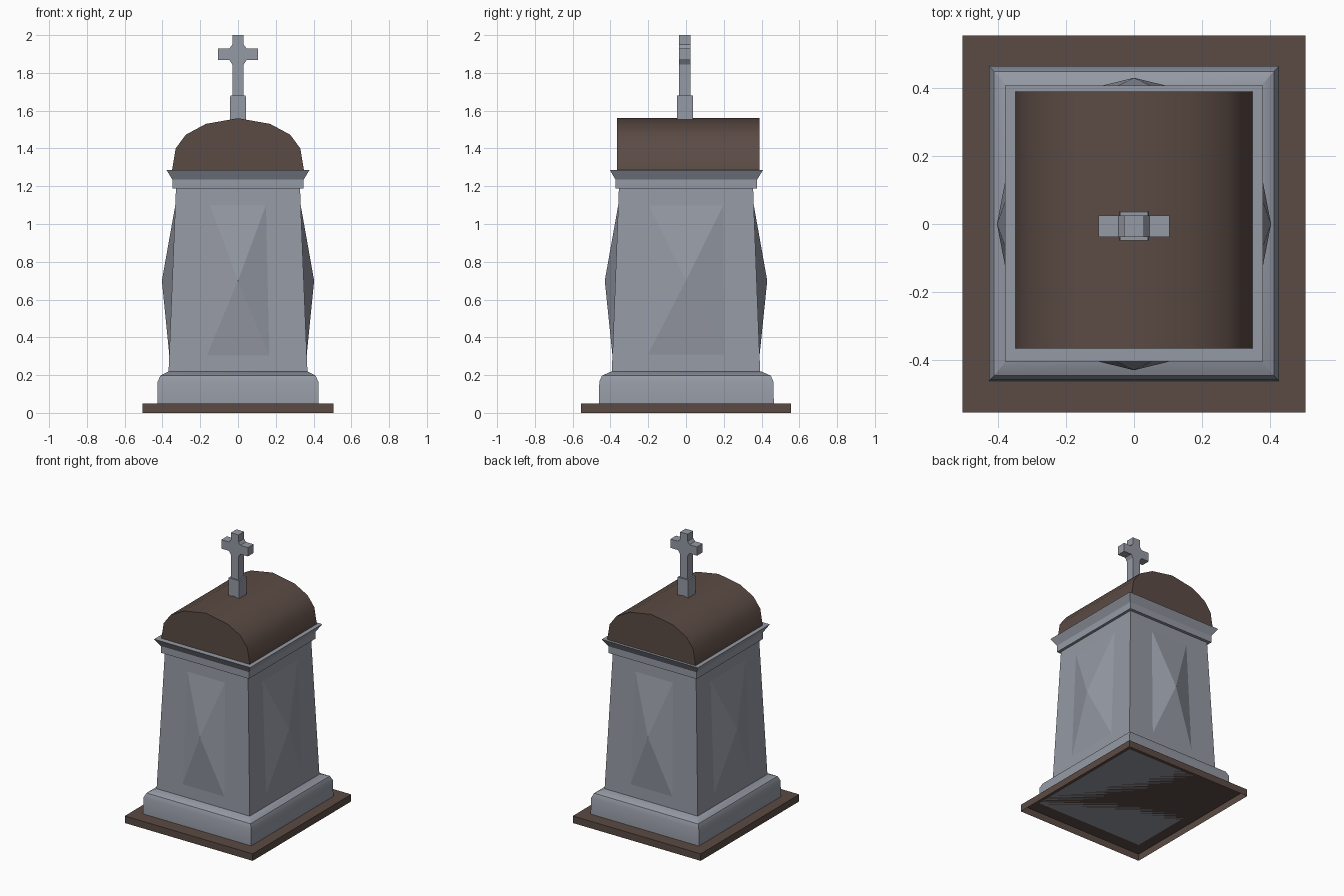
import bpy, bmesh, math
from mathutils import Matrix

cube = bpy.data.objects.get("Cube")
if cube:
    bpy.data.objects.remove(cube, do_unlink=True)


def material(name, rgb):
    m = bpy.data.materials.new(name)
    m.use_nodes = True
    m.diffuse_color = (*rgb, 1)
    m.node_tree.nodes["Principled BSDF"].inputs["Base Color"].default_value = (*rgb, 1)
    return m


STONE = material("grey stone", (0.3, 0.32, 0.37))
BROWN = material("dark brown", (0.105, 0.07, 0.058))


def finish(name, bm, mat):
    mesh = bpy.data.meshes.new(name)
    bm.to_mesh(mesh)
    bm.free()
    mesh.materials.append(mat)
    obj = bpy.data.objects.new(name, mesh)
    bpy.context.collection.objects.link(obj)
    return obj


def smooth(obj, degrees):
    bpy.ops.object.select_all(action="DESELECT")
    bpy.context.view_layer.objects.active = obj
    obj.select_set(True)
    bpy.ops.object.shade_smooth_by_angle(angle=math.radians(degrees))


def stack(name, rings, mat, cy=0, bottom=True):
    """Rectangular rings (half width, half depth, height) joined and capped."""
    bm = bmesh.new()
    loops = [[bm.verts.new((sx * hx, cy + sy * hy, z))
              for sx, sy in ((-1, -1), (1, -1), (1, 1), (-1, 1))]
             for hx, hy, z in rings]
    for low, high in zip(loops, loops[1:]):
        for i in range(4):
            j = (i + 1) % 4
            bm.faces.new((low[i], low[j], high[j], high[i]))
    if bottom:
        bm.faces.new(loops[0][::-1])
    bm.faces.new(loops[-1])
    return finish(name, bm, mat)


def extrude_outline(name, outline, y0, y1, mat):
    """Extrude an (x, z) outline along y."""
    bm = bmesh.new()
    face = bm.faces.new([bm.verts.new((x, y0, z)) for x, z in outline])
    out = bmesh.ops.extrude_face_region(bm, geom=[face], use_keep_orig=True)
    verts = [v for v in out["geom"] if isinstance(v, bmesh.types.BMVert)]
    bmesh.ops.translate(bm, vec=(0, y1 - y0, 0), verts=verts)
    bmesh.ops.recalc_face_normals(bm, faces=bm.faces)
    return finish(name, bm, mat)


# Ground slab, hollow underneath
stack("ground_slab", [(0.505, 0.555, 0), (0.505, 0.555, 0.05)], BROWN, bottom=False)

# Plinth with rounded shoulder, tapering body and cornice
plinth = stack("plinth", [(0.427, 0.463, 0.05), (0.425, 0.461, 0.165),
                          (0.411, 0.447, 0.197), (0.367, 0.395, 0.22)], STONE, 0.002)
smooth(plinth, 30)
stack("body", [(0.368, 0.393, 0.21), (0.328, 0.355, 1.2)], STONE)
stack("cornice", [(0.348, 0.375, 1.187), (0.348, 0.375, 1.235),
                  (0.379, 0.406, 1.287)], STONE, 0.002)


# Raised pyramid panels on the four body sides
def panel(name, angle, top_half, low_half, top_d, low_d, apex_d):
    bm = bmesh.new()
    base = [bm.verts.new(p) for p in (
        (-low_half, -low_d, 0.3), (low_half, -low_d, 0.3),
        (top_half, -top_d, 1.105), (-top_half, -top_d, 1.105))]
    tip = bm.verts.new((0, -apex_d, 0.7))
    for i in range(4):
        bm.faces.new((base[i], base[(i + 1) % 4], tip))
    bm.transform(Matrix.Rotation(angle, 4, "Z"))
    finish(name, bm, STONE)


for i, side in enumerate(("front", "left", "back", "right")):
    size = (0.2, 0.207, 0.331, 0.363, 0.403) if i % 2 else (0.15, 0.167, 0.358, 0.389, 0.43)
    panel(side + "_panel", i * math.pi / 2, *size)

# Vaulted roof
half = [(0.349, 1.285), (0.33, 1.4), (0.276, 1.473), (0.17, 1.53)]
arch = half + [(0, 1.56)] + [(-x, z) for x, z in reversed(half)]
smooth(extrude_outline("roof", arch, -0.366, 0.39, BROWN), 40)

# Cross on its pedestal
CY = -0.006
stack("cross_pedestal", [(0.042, 0.043, 1.54), (0.041, 0.042, 1.68)], STONE, CY)
quarter = [(0.03, 1.67), (0.03, 1.845), (0.045, 1.867), (0.105, 1.867),
           (0.105, 1.93), (0.045, 1.93), (0.03, 1.95), (0.03, 2.0)]
outline = quarter + [(-x, z) for x, z in reversed(quarter)]
extrude_outline("cross", outline, CY - 0.032, CY + 0.031, STONE)
